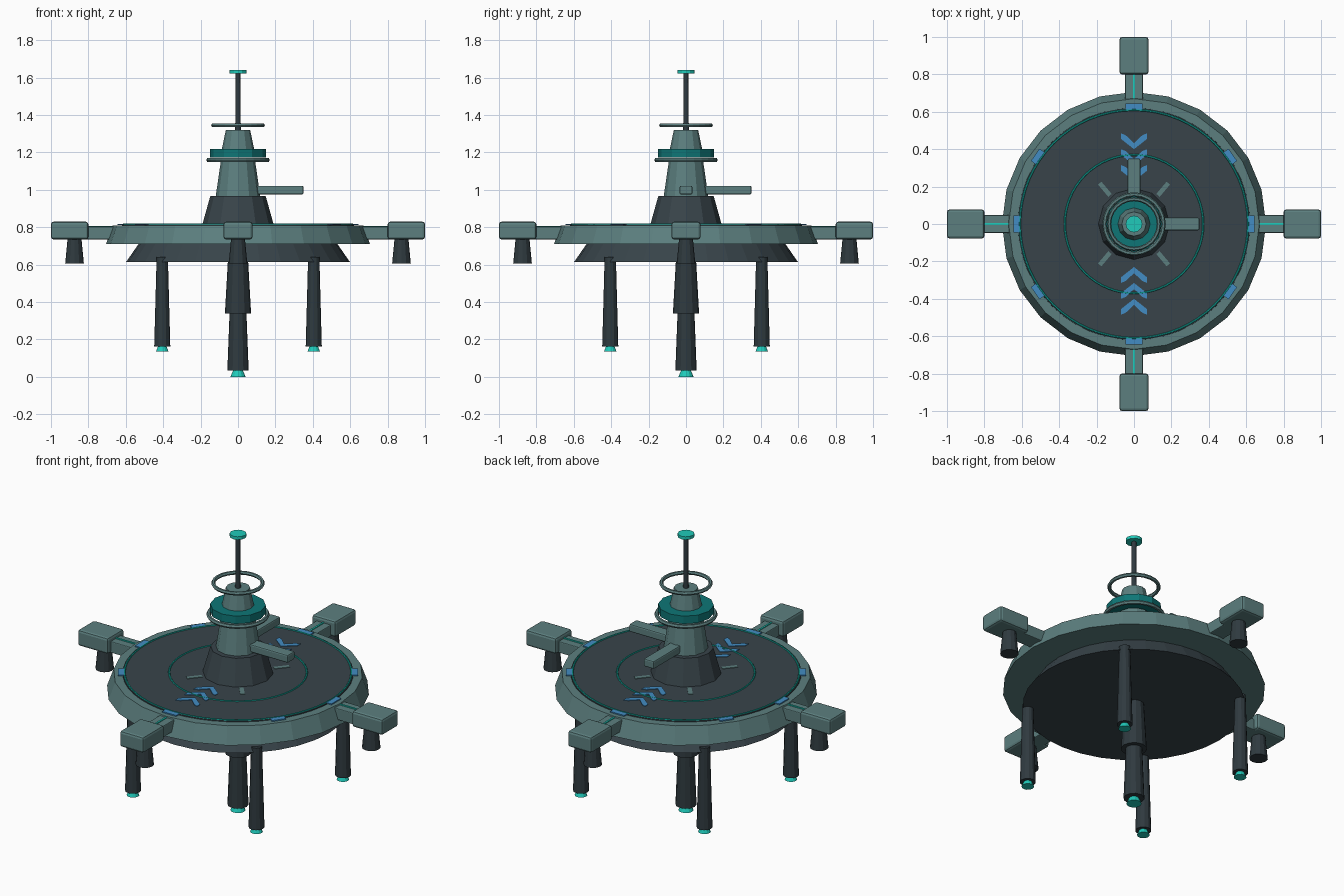
import bpy, bmesh, math
from mathutils import Matrix, Vector

if "Cube" in bpy.data.objects:
    bpy.data.objects.remove(bpy.data.objects["Cube"])


def mat(name, r, g, b):
    m = bpy.data.materials.new(name)
    lin = [((c / 255 + 0.055) / 1.055) ** 2.4 for c in (r, g, b)]
    m.diffuse_color = (*lin, 1)
    m.use_nodes = True
    m.node_tree.nodes["Principled BSDF"].inputs["Base Color"].default_value = m.diffuse_color
    return m


PANEL = mat("grey green panel", 92, 127, 127)
DARK = mat("dark slate", 56, 68, 74)
LEG = mat("dark strut", 47, 58, 63)
TEAL = mat("bright teal", 32, 202, 186)
LINE = mat("teal line", 18, 165, 152)
DRUM = mat("deep teal", 14, 118, 118)
BLUE = mat("marker blue", 66, 140, 195)


def finish(name, bm, material):
    bmesh.ops.recalc_face_normals(bm, faces=bm.faces)
    me = bpy.data.meshes.new(name)
    bm.to_mesh(me)
    bm.free()
    me.materials.append(material)
    ob = bpy.data.objects.new(name, me)
    bpy.context.collection.objects.link(ob)
    return ob


def cone(name, z0, z1, r0, r1, material, x=0, y=0, sides=12):
    bm = bmesh.new()
    bmesh.ops.create_cone(bm, cap_ends=True, segments=sides, radius1=r0, radius2=r1,
                          depth=z1 - z0, matrix=Matrix.Translation((x, y, (z0 + z1) / 2)))
    return finish(name, bm, material)


def box(name, lo, hi, material, angle=0, bevel=0):
    """Box between two corners, turned about the vertical axis."""
    lo, hi = Vector(lo), Vector(hi)
    bm = bmesh.new()
    bmesh.ops.create_cube(bm, size=1, matrix=Matrix.Translation((lo + hi) / 2)
                          @ Matrix.Diagonal((*(hi - lo), 1)))
    if bevel:
        bmesh.ops.bevel(bm, geom=bm.edges[:], offset=bevel, segments=2,
                        profile=0.5, affect='EDGES')
    bm.transform(Matrix.Rotation(angle, 4, 'Z'))
    return finish(name, bm, material)


def ring(name, z, major, minor, material, n=24, m=6):
    bm = bmesh.new()
    loops = []
    for i in range(n):
        a = 2 * math.pi * i / n
        loops.append([])
        for j in range(m):
            b = 2 * math.pi * j / m
            r = major + minor * math.cos(b)
            loops[-1].append(bm.verts.new((r * math.cos(a), r * math.sin(a),
                                           z + minor * math.sin(b))))
    for i in range(n):
        p, q = loops[i], loops[(i + 1) % n]
        for j in range(m):
            k = (j + 1) % m
            bm.faces.new((p[j], q[j], q[k], p[k]))
    return finish(name, bm, material)


# Platform: lower hull, rim and deck
cone("lower_hull", 0.615, 0.72, 0.598, 0.525, DARK, sides=32)
cone("platform_rim", 0.71, 0.81, 0.706, 0.67, PANEL, sides=24)
cone("deck", 0.79, 0.816, 0.622, 0.62, DARK, sides=48)
ring("outer_deck_line", 0.815, 0.61, 0.006, LINE, 64)
ring("inner_deck_line", 0.815, 0.37, 0.006, LINE, 64)

# Tower, from the base up to the mast tip
cone("tower_base", 0.81, 0.967, 0.192, 0.148, DARK)
cone("tower_body", 0.96, 1.165, 0.12, 0.09, PANEL)
ring("tower_lower_ring", 1.16, 0.158, 0.012, PANEL)
cone("tower_drum", 1.172, 1.218, 0.15, 0.15, DRUM)
cone("tower_head", 1.215, 1.32, 0.087, 0.065, PANEL)
ring("tower_upper_ring", 1.345, 0.133, 0.011, PANEL)
cone("mast", 1.31, 1.63, 0.015, 0.013, LEG)
cone("mast_tip", 1.622, 1.64, 0.045, 0.045, TEAL)

# Two booms on the tower, to the right and to the back
for side, ang in (("right", 0), ("back", math.pi / 2)):
    box(side + "_boom", (0.08, -0.034, 0.975), (0.35, 0.034, 1.022), PANEL, ang, 0.008)

# Four docking arms with pods, thrusters and guide lines
for i, side in enumerate(("right", "back", "left", "front")):
    a = i * math.pi / 2
    c, s = math.cos(a), math.sin(a)
    box(side + "_arm", (0.62, -0.048, 0.735), (0.82, 0.048, 0.803), PANEL, a, 0.005)
    box(side + "_arm_line", (0.62, -0.005, 0.80), (0.80, 0.005, 0.808), TEAL, a)
    box(side + "_pod", (0.80, -0.078, 0.735), (1.0, 0.078, 0.83), PANEL, a, 0.014)
    cone(side + "_thruster", 0.605, 0.74, 0.05, 0.037, LEG, 0.874 * c, 0.874 * s)

# Blue rim lights
for deg in (0, 35, 90, 145, 180, 215, 270, 325):
    w = 0.04 if deg % 90 else 0.046
    box("rim_light_%d" % deg, (0.61, -w, 0.812), (0.645, w, 0.8185), BLUE, math.radians(deg))

# Short grey plates around the tower
for deg in (50, 130, 230, 310):
    box("deck_plate_%d" % deg, (0.20, -0.012, 0.812), (0.285, 0.012, 0.819), PANEL,
        math.radians(deg))

# Chevrons on the deck, pointing at the tower
for side in (1, -1):
    for k, y in enumerate((0.23, 0.315, 0.40)):
        bm = bmesh.new()
        pts = [(0, y), (0.07, y + 0.055), (0.07, y + 0.085), (0.045, y + 0.075),
               (0, y + 0.033), (-0.045, y + 0.075), (-0.07, y + 0.085), (-0.07, y + 0.055)]
        f = bm.faces.new([bm.verts.new((px, py * side, 0.812)) for px, py in pts])
        ext = bmesh.ops.extrude_face_region(bm, geom=[f])
        bmesh.ops.translate(bm, vec=(0, 0, 0.0075),
                            verts=[v for v in ext["geom"] if isinstance(v, bmesh.types.BMVert)])
        finish("%s_chevron_%d" % ("back" if side > 0 else "front", k + 1), bm, BLUE)

# Central column
cone("column_upper", 0.34, 0.64, 0.07, 0.053, LEG)
cone("column_lower", 0.033, 0.345, 0.057, 0.045, LEG)
cone("column_foot", 0.0, 0.035, 0.041, 0.026, TEAL)

# Four outer legs on the diagonals
for sx, nx in ((-1, "left"), (1, "right")):
    for sy, ny in ((-1, "front"), (1, "back")):
        x, y = 0.405 * sx, 0.405 * sy
        cone("%s_%s_leg" % (ny, nx), 0.162, 0.642, 0.043, 0.03, LEG, x, y)
        cone("%s_%s_foot" % (ny, nx), 0.135, 0.165, 0.034, 0.022, TEAL, x, y)
